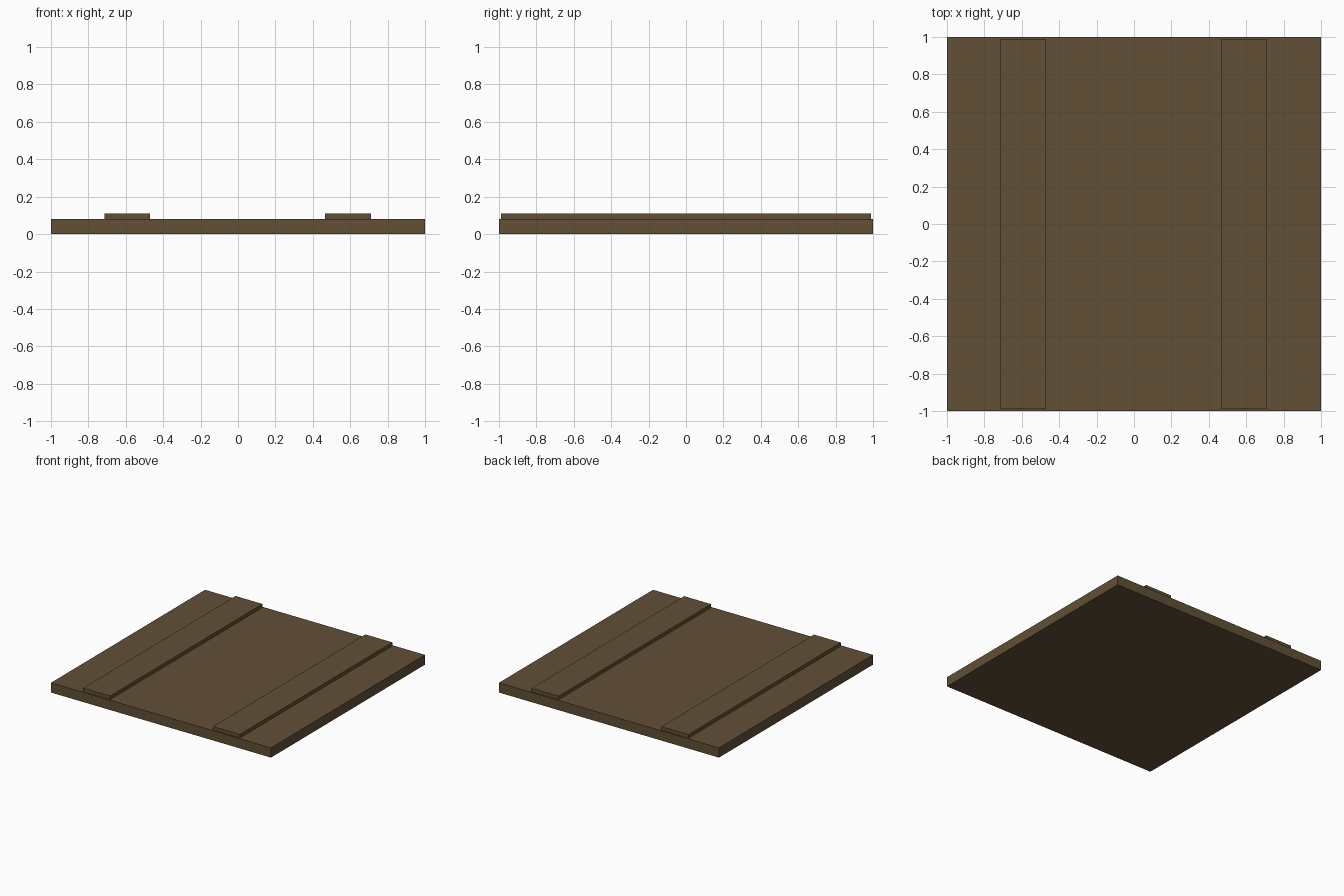
import bpy

if "Cube" in bpy.data.objects:
    bpy.data.objects.remove(bpy.data.objects["Cube"])

# Single wood colour
wood = bpy.data.materials.new("dark_wood")
wood.diffuse_color = (0.120, 0.079, 0.036, 1)
wood.use_nodes = True
wood.node_tree.nodes["Principled BSDF"].inputs["Base Color"].default_value = wood.diffuse_color


def box(name, x0, x1, y0, y1, z0, z1):
    bpy.ops.mesh.primitive_cube_add(
        size=1, location=((x0 + x1) / 2, (y0 + y1) / 2, (z0 + z1) / 2))
    ob = bpy.context.object
    ob.name = name
    ob.scale = (x1 - x0, y1 - y0, z1 - z0)
    bpy.ops.object.transform_apply(location=False, rotation=False, scale=True)
    ob.data.materials.append(wood)
    return ob


# Main square panel
box("panel", -1, 1, -1, 1, 0, 0.08)

# Two raised battens running front to back, resting on the panel
for name, x0, x1 in (("left_batten", -0.715, -0.47), ("right_batten", 0.465, 0.71)):
    box(name, x0, x1, -0.99, 0.99, 0.075, 0.109)
